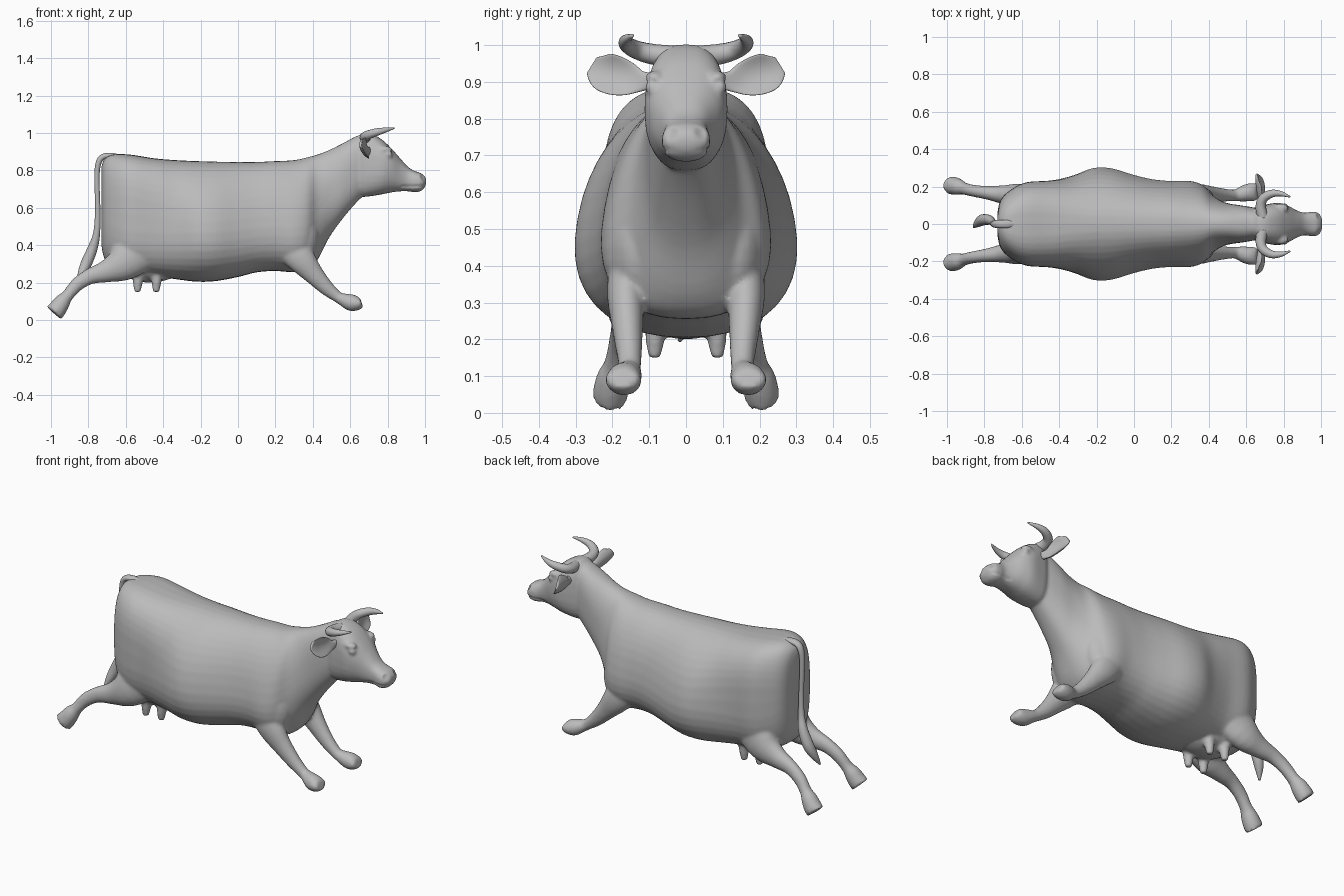
import bpy, bmesh, math
from mathutils import Vector

cube = bpy.data.objects.get("Cube")
if cube:
    bpy.data.objects.remove(cube, do_unlink=True)

X, Y, Z = Vector((1, 0, 0)), Vector((0, 1, 0)), Vector((0, 0, 1))

grey = bpy.data.materials.new("plain grey")
grey.use_nodes = True
colour = (0.5, 0.5, 0.5, 1)
grey.diffuse_color = colour
grey.node_tree.nodes["Principled BSDF"].inputs["Base Color"].default_value = colour


def make_object(name, bm):
    bmesh.ops.recalc_face_normals(bm, faces=bm.faces)
    mesh = bpy.data.meshes.new(name)
    bm.to_mesh(mesh)
    bm.free()
    mesh.materials.append(grey)
    mesh.shade_smooth()
    obj = bpy.data.objects.new(name, mesh)
    bpy.context.collection.objects.link(obj)
    return obj


def smooth_path(keys, steps):
    """Catmull-Rom interpolation of tuples of equal length."""
    pts = [keys[0]] + list(keys) + [keys[-1]]
    out = []
    for a, b, c, d in zip(pts, pts[1:], pts[2:], pts[3:]):
        for i in range(steps):
            t = i / steps
            out.append([q + t / 2 * (r - p + t * (2*p - 5*q + 4*r - s + t * (3*(q - r) + s - p)))
                        for p, q, r, s in zip(a, b, c, d)])
    return out + [list(keys[-1])]


def loft(name, keys, ref=Y, axis=None, steps=4, sides=28):
    """Skin rings of (x, y, z, radius along ref, other radius[, taper, roundness])."""
    rings = smooth_path(keys, steps)
    centres = [Vector(r[:3]) for r in rings]
    bm = bmesh.new()
    loops = []
    for i, ring in enumerate(rings):
        a, b, taper, power = (ring[3:] + [0, 1])[:4]
        tangent = axis or (centres[min(i + 1, len(rings) - 1)] - centres[max(i - 1, 0)]).normalized()
        side = (ref - tangent * ref.dot(tangent)).normalized()
        up = tangent.cross(side)
        loop = []
        for j in range(sides):
            c, s = math.cos(math.tau * j / sides), math.sin(math.tau * j / sides)
            u = math.copysign(abs(c) ** power, c)
            v = math.copysign(abs(s) ** power, s)
            loop.append(bm.verts.new(centres[i] + side * a * u * (1 - taper * v) + up * b * v))
        loops.append(loop)
    for low, high in zip(loops, loops[1:]):
        for j in range(sides):
            k = (j + 1) % sides
            bm.faces.new((low[j], low[k], high[k], high[j]))
    bm.faces.new(loops[0])
    bm.faces.new(loops[-1])
    return make_object(name, bm)


def ball(name, centre, radii):
    bm = bmesh.new()
    bmesh.ops.create_uvsphere(bm, u_segments=24, v_segments=14, radius=1)
    bmesh.ops.scale(bm, vec=radii, verts=bm.verts)
    bmesh.ops.translate(bm, vec=centre, verts=bm.verts)
    return make_object(name, bm)


def upright(profile):
    """Turn (x, top, bottom, half width, taper, roundness) into upright rings."""
    return [(x, 0, (top + low) / 2, w, (top - low) / 2, k, p) for x, top, low, w, k, p in profile]


def mirrored(keys, s):
    return [(k[0], k[1] * s) + tuple(k[2:]) for k in keys]


# Trunk and neck
trunk = upright([
    (-.73, .82, .4, .06, 0, .8), (-.715, .86, .33, .125, 0, .75), (-.67, .885, .28, .175, 0, .68),
    (-.58, .885, .25, .222, 0, .65), (-.45, .865, .235, .232, 0, .7), (-.33, .855, .218, .255, .1, .8),
    (-.22, .85, .205, .292, .18, .9), (-.12, .847, .208, .29, .2, .9), (0, .845, .23, .255, .2, .88),
    (.1, .845, .255, .232, .2, .86), (.2, .85, .262, .223, .2, .86), (.3, .855, .255, .22, .25, .86),
    (.37, .87, .265, .197, .25, .86), (.425, .885, .32, .145, .2, .86), (.49, .91, .445, .113, .1, .84),
    (.57, .95, .555, .1, 0, .8), (.64, .985, .635, .088, 0, .8), (.7, .98, .69, .07, 0, .8)])
parts = [loft("trunk", trunk, axis=X, sides=40)]

# Head, from poll to muzzle
head = upright([
    (.63, .96, .69, .06, 0, .8), (.66, .998, .66, .092, 0, .72), (.71, .998, .662, .105, 0, .72),
    (.77, .965, .672, .113, -.03, .78), (.82, .918, .682, .1, -.08, .82), (.87, .862, .688, .073, 0, .85),
    (.91, .818, .688, .06, 0, .82), (.945, .797, .683, .065, 0, .8), (.975, .787, .688, .064, 0, .8),
    (.995, .772, .705, .05, 0, .85), (1.006, .757, .725, .025, 0, .9)])
parts.append(loft("head", head, axis=X))

# Legs, eyes, brow ridges and teats on both sides
front_leg = [(.24, .14, .45, .06, .1), (.33, .162, .335, .053, .08), (.4, .16, .25, .044, .056),
             (.47, .155, .175, .036, .041), (.535, .153, .122, .031, .03), (.565, .157, .108, .038, .036),
             (.605, .167, .093, .047, .045), (.64, .171, .09, .048, .038), (.66, .172, .095, .042, .026)]
hind_leg = [(-.48, .105, .46, .07, .17), (-.6, .145, .315, .07, .105), (-.7, .157, .262, .05, .062),
            (-.79, .168, .234, .036, .043), (-.86, .178, .19, .032, .037), (-.91, .19, .132, .033, .032),
            (-.937, .198, .1, .043, .043), (-.963, .204, .063, .048, .049), (-.984, .207, .038, .046, .052)]
for s in (1, -1):
    parts += [loft("front_leg", mirrored(front_leg, s)),
              loft("hind_leg", mirrored(hind_leg, s)),
              ball("shoulder", (.3, .13 * s, .45), (.13, .085, .17)),
              ball("eye", (.805, .093 * s, .885), (.024, .018, .018)),
              ball("brow", (.785, .085 * s, .912), (.04, .025, .018))]
    for x in (-.535, -.435):
        teat = [(x, .075 * s, .27, .04, .04), (x, .083 * s, .215, .028, .028),
                (x - .002, .085 * s, .175, .022, .022), (x - .003, .085 * s, .15, .016, .016)]
        parts.append(loft("teat", teat))
parts.append(ball("udder", (-.47, 0, .285), (.16, .13, .085)))

# Fuse the flesh parts into one skin
bpy.ops.object.select_all(action='DESELECT')
for part in parts:
    part.select_set(True)
body = parts[0]
bpy.context.view_layer.objects.active = body
bpy.ops.object.join()
body.name = "body"
remesh = body.modifiers.new("skin", 'REMESH')
remesh.mode = 'VOXEL'
remesh.voxel_size = .009
remesh.use_smooth_shade = True
soften = body.modifiers.new("soften", 'SMOOTH')
soften.factor = .5
soften.iterations = 5
for modifier in ("skin", "soften"):
    bpy.ops.object.modifier_apply(modifier=modifier)

# Nostrils and mouth line pressed into the muzzle
for v in body.data.vertices:
    if v.co.x > .87:
        for s in (1, -1):
            d = (v.co - Vector((.985, .037 * s, .757))).length
            v.co.x -= .02 * max(0, 1 - d / .022)
        if abs(v.co.z - .715) < .007:
            v.co.y *= .93
body.data.shade_smooth()

# Ears: thin leaves cupped forward, and horns sweeping out then forward
ear = [(.695, .09, .905, .016, .02), (.685, .12, .902, .014, .028), (.672, .155, .908, .012, .045),
       (.663, .195, .918, .01, .054), (.658, .23, .93, .009, .05), (.655, .256, .945, .006, .026)]
horn = [(.69, .03, .968, .03, .03), (.678, .09, .975, .028, .028), (.69, .135, .987, .025, .025),
        (.735, .162, 1.003, .021, .021), (.785, .162, 1.015, .014, .014), (.835, .145, 1.026, .004, .004)]
for s, label in ((1, "far"), (-1, "near")):
    ear_obj = loft(label + "_ear", mirrored(ear, s), ref=X)
    for v in ear_obj.data.vertices:
        reach = abs(v.co.y) - .08
        v.co.x += 9 * (v.co.z - .9 - reach * .22) ** 2
    loft(label + "_horn", mirrored(horn, s), ref=Z, sides=16)

# Tail with a swinging tuft
tail = [(-.62, 0, .872, .012, .008), (-.68, 0, .88, .022, .014), (-.735, 0, .862, .021, .016),
        (-.754, 0, .78, .016, .014), (-.75, .003, .6, .014, .014), (-.755, .01, .47, .017, .018),
        (-.775, .022, .39, .026, .026), (-.808, .022, .31, .03, .03), (-.835, .005, .25, .022, .022),
        (-.857, -.018, .195, .005, .005)]
loft("tail", tail, sides=16)
